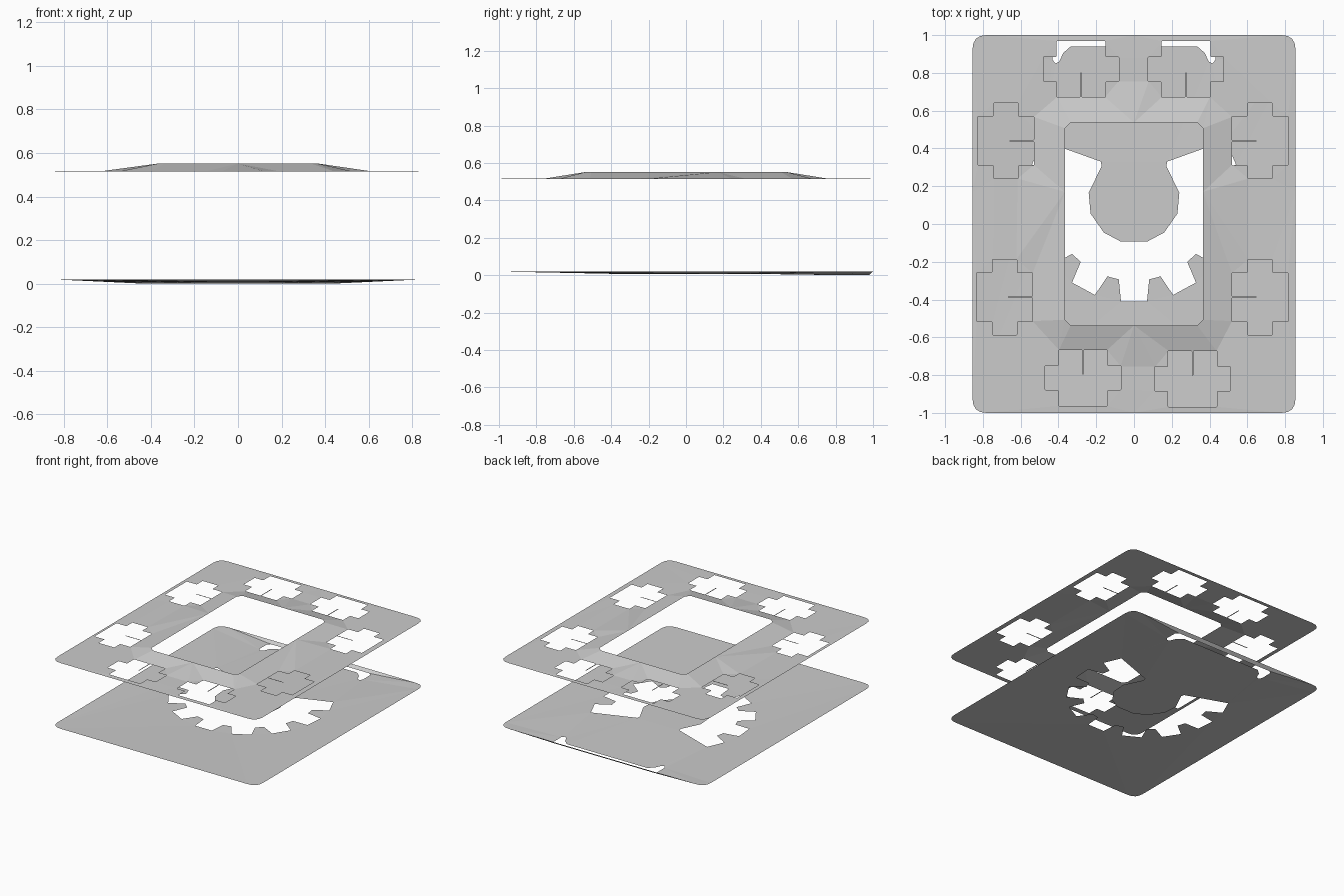
import bpy
from math import sin, cos, radians, pi
from mathutils import Vector
from mathutils.geometry import delaunay_2d_cdt

if "Cube" in bpy.data.objects:
    bpy.data.objects.remove(bpy.data.objects["Cube"])


def rounded(pts, r, steps=1):
    """Round every corner of a closed outline."""
    out = []
    n = len(pts)
    for i in range(n):
        p = Vector(pts[i])
        a = p + (Vector(pts[i - 1]) - p).normalized() * r
        b = p + (Vector(pts[(i + 1) % n]) - p).normalized() * r
        for k in range(steps + 1):
            t = k / steps
            out.append(tuple(a * (1 - t) ** 2 + p * 2 * t * (1 - t) + b * t * t))
    return out


def rect(hx, hy):
    return [(-hx, -hy), (hx, -hy), (hx, hy), (-hx, hy)]


def inside(p, loop):
    hit = False
    for (x1, y1), (x2, y2) in zip(loop, loop[1:] + loop[:1]):
        if (y1 > p.y) != (y2 > p.y) and p.x < (x2 - x1) * (p.y - y1) / (y2 - y1) + x1:
            hit = not hit
    return hit


def sheet(name, loops):
    """Fill between an outer loop and hole loops; each is (points, height)."""
    pts, edges, zs = [], [], []
    for loop, z in loops:
        s = len(pts)
        n = len(loop)
        pts += [Vector(p) for p in loop]
        zs += [z] * n
        edges += [(s + i, s + (i + 1) % n) for i in range(n)]
    vs, _, fs, ov, _, _ = delaunay_2d_cdt(pts, edges, [], 0, 1e-5)
    faces = []
    for f in fs:
        c = sum((vs[i] for i in f), Vector((0, 0))) / len(f)
        if sum(inside(c, l) for l, _ in loops) == 1:
            a, b, d = (vs[i] for i in f[:3])
            up = (b - a).cross(d - a) > 0
            faces.append(list(f) if up else list(f)[::-1])
    me = bpy.data.meshes.new(name)
    me.from_pydata([(v.x, v.y, zs[o[0]] if o else zs[0]) for v, o in zip(vs, ov)], [], faces)
    me.update()
    ob = bpy.data.objects.new(name, me)
    bpy.context.collection.objects.link(ob)
    return ob


def plus(cx, cy, quarter):
    """Plus-shaped hole with a thin tongue on its -y side, turned in quarter turns."""
    L, D, w, h, s = 0.2, 0.148, 0.13, 0.065, 0.004
    p = rounded([(-L, -h), (-w, -h), (-w, -D), (-s, -D), (-s, -D + 0.13), (s, -D + 0.13),
                 (s, -D), (w, -D), (w, -h), (L, -h), (L, h), (w, h), (w, D),
                 (-w, D), (-w, h), (-L, h)], 0.003)
    a = quarter * pi / 2
    return [(cx + x * cos(a) - y * sin(a), cy + x * sin(a) + y * cos(a)) for x, y in p]


# upper frame: outer edge low, window edge raised, eight plus-shaped holes
def with_mids(loop, extra):
    """Insert extra points on the straight edges they lie on."""
    out = []
    for a, b in zip(loop, loop[1:] + loop[:1]):
        out.append(a)
        A, B = Vector(a), Vector(b)
        for e in extra:
            E = Vector(e)
            if (E - A).length + (E - B).length < (A - B).length + 1e-5:
                out.append(e)
    return out


outer = rounded(rect(0.855, 1.0), 0.075, 4)
edge = with_mids(outer, [(0, 1), (0, -1), (0.855, 0.17), (-0.855, 0.17)])
window = with_mids(rounded(rect(0.365, 0.537), 0.03),
                   [(0, 0.537), (0, -0.537), (0.365, 0.17), (-0.365, 0.17)])
crosses = [plus(-0.28, 0.82, 0), plus(0.275, 0.82, 0),
           plus(-0.27, -0.815, 2), plus(0.31, -0.82, 2),
           plus(-0.678, 0.44, 1), plus(0.667, 0.44, 3),
           plus(-0.685, -0.387, 1), plus(0.667, -0.387, 3)]
sheet("upper_frame", [(edge, 0.515), (window, 0.552)] + [(c, 0.517) for c in crosses])

# lower panel: C-shaped toothed opening around a hanging tongue
cy = 0.15
arc = []
for k in range(-4, 5):
    for off, r in ((-10.3, 0.45), (-7, 0.565), (7, 0.565), (10.3, 0.45)):
        if (k == -4 and off < -7) or (k == 4 and off > 7):
            continue
        a = radians(k * 28.5 + off)
        arc.append((r * sin(a), cy - r * cos(a)))
tongue = [(0.175, 0.33), (0.172, 0.305), (0.24, 0.165), (0.23, 0.055), (0.16, -0.045), (0.07, -0.093)]
opening = arc + tongue + [(-x, y) for x, y in reversed(tongue)]

# hooked slot along the back edge
half = [(0.41, 0.978), (0.43, 0.96), (0.432, 0.87), (0.415, 0.85), (0.395, 0.86), (0.375, 0.905), (0.335, 0.94)]
slot = half + [(-x, y) for x, y in reversed(half)]
sheet("lower_panel", [(outer, 0.02), (opening, 0.008), (slot, 0.0)])
